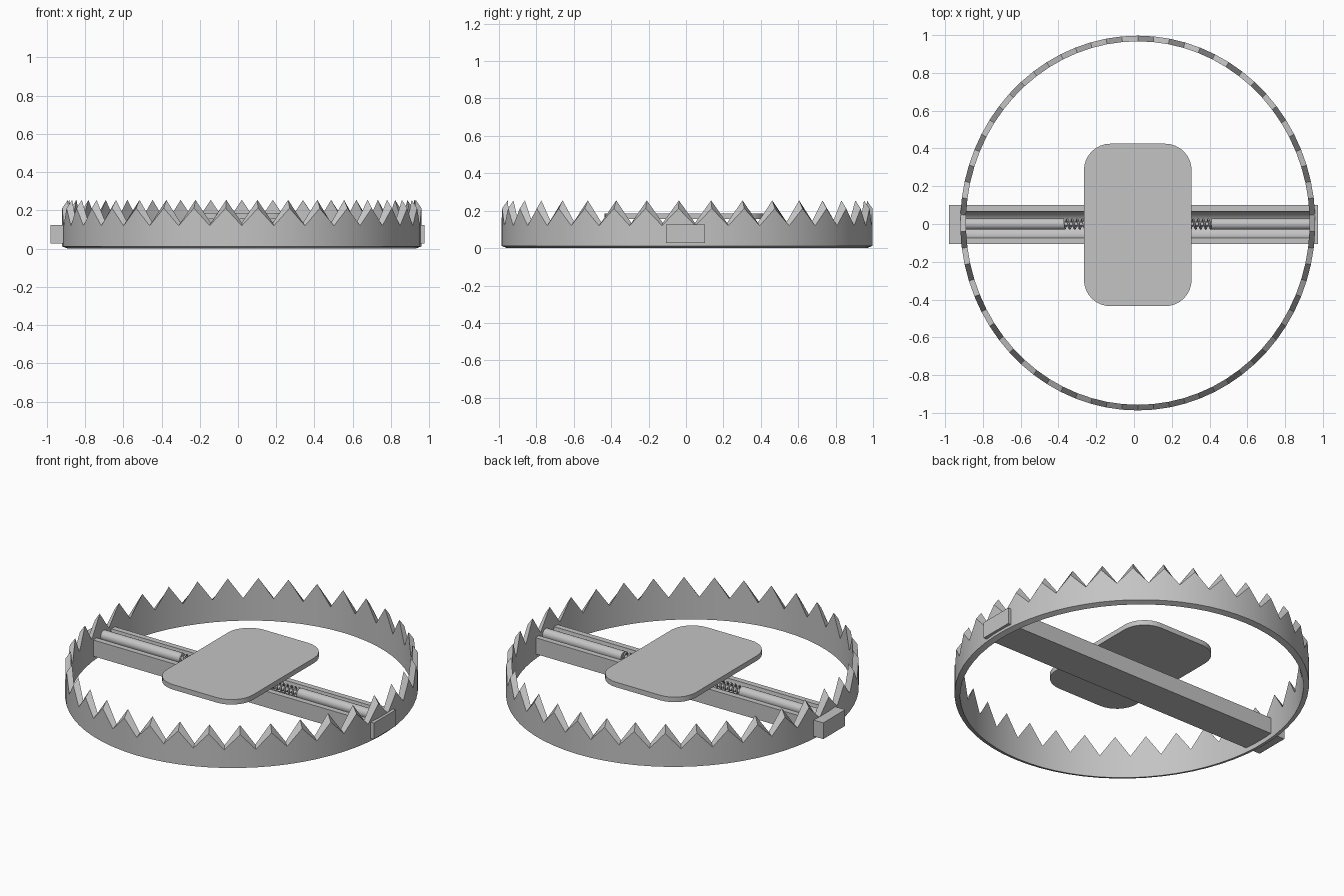
import bpy, bmesh, math
from mathutils import Vector

cube = bpy.data.objects.get("Cube")
if cube:
    bpy.data.objects.remove(cube)

CX = 0.02  # middle of the jaw and plate
GREY = 0.55
steel = bpy.data.materials.new("grey steel")
steel.use_nodes = True
steel.diffuse_color = (GREY, GREY, GREY, 1)
steel.node_tree.nodes["Principled BSDF"].inputs["Base Color"].default_value = (GREY, GREY, GREY, 1)


def finish(name, bm, smooth=True):
    bmesh.ops.recalc_face_normals(bm, faces=bm.faces)
    mesh = bpy.data.meshes.new(name)
    bm.to_mesh(mesh)
    bm.free()
    obj = bpy.data.objects.new(name, mesh)
    bpy.context.collection.objects.link(obj)
    mesh.materials.append(steel)
    if smooth:
        bpy.ops.object.select_all(action='DESELECT')
        obj.select_set(True)
        bpy.context.view_layer.objects.active = obj
        bpy.ops.object.shade_smooth_by_angle(angle=math.radians(30))
    return obj


def extrude_profile(name, points, offset):
    """Close an outline into a face and extrude it into a solid."""
    bm = bmesh.new()
    face = bm.faces.new([bm.verts.new(p) for p in points])
    new = bmesh.ops.extrude_face_region(bm, geom=[face])["geom"]
    verts = [g for g in new if isinstance(g, bmesh.types.BMVert)]
    bmesh.ops.translate(bm, verts=verts, vec=Vector(offset))
    return finish(name, bm)


def rod(name, start, end, radius, sides=20):
    a, b = Vector(start), Vector(end)
    bm = bmesh.new()
    bmesh.ops.create_cone(bm, cap_ends=True, segments=sides, radius1=radius,
                          radius2=radius, depth=(b - a).length)
    turn = Vector((0, 0, 1)).rotation_difference(b - a).to_matrix()
    for v in bm.verts:
        v.co = turn @ v.co + (a + b) / 2
    return finish(name, bm)


# Toothed jaw: oval band whose teeth rise toward the inner edge
TEETH = 35
bm = bmesh.new()
rings = []
for i in range(TEETH * 2):
    ang = math.pi / 2 + math.pi * i / TEETH
    peak = i % 2 == 0
    section = ((0, 0.012), (0, 0.212 if peak else 0.12),
               (0.03, 0.255 if peak else 0.135), (0.03, 0))
    rings.append([bm.verts.new((CX + (0.94 - t) * math.cos(ang),
                                0.005 + (0.992 - t) * math.sin(ang), z))
                  for t, z in section])
for i, ring in enumerate(rings):
    nxt = rings[(i + 1) % len(rings)]
    for k in range(4):
        j = (k + 1) % 4
        bm.faces.new((ring[k], nxt[k], nxt[j], ring[j]))
finish("toothed_jaw", bm)

# Base bar with a round groove along its top, closed by solid ends
Y0, HALF, BOTTOM, TOP = -0.003, 0.104, 0.028, 0.125
groove = [(0.07 * math.cos(a), TOP - 0.075 * math.sin(a))
          for a in (math.pi * i / 16 for i in range(17))]
outline = [(-HALF, TOP), (-HALF, BOTTOM), (HALF, BOTTOM), (HALF, TOP)] + groove
extrude_profile("base_bar", [(-0.9, Y0 + y, z) for y, z in outline], (1.84, 0, 0))
block = [(-HALF, BOTTOM), (HALF, BOTTOM), (HALF, TOP), (-HALF, TOP)]
for name, x, length in (("right_end_block", -0.98, 0.08), ("left_end_block", 0.94, 0.035)):
    extrude_profile(name, [(x, Y0 + y, z) for y, z in block], (length, 0, 0))

# Rods lying in the groove
ROD_Z = 0.112
for name, side in (("right_rod", -1), ("left_rod", 1)):
    rod(name, (CX + side * 0.91, 0, ROD_Z), (CX + side * 0.39, 0, ROD_Z), 0.03)
rod("spring_core", (CX - 0.4, 0, ROD_Z), (CX + 0.4, 0, ROD_Z), 0.014, 12)

# Coil spring wound between the rods
TURNS, STEPS, SPAN = 30, 14, 0.8
curve = bpy.data.curves.new("coil_spring", 'CURVE')
curve.dimensions = '3D'
curve.bevel_depth = 0.005
curve.bevel_resolution = 1
spline = curve.splines.new('POLY')
count = TURNS * STEPS + 1
spline.points.add(count - 1)
for i, p in enumerate(spline.points):
    a = 2 * math.pi * i / STEPS
    p.co = (CX - SPAN / 2 + SPAN * i / (count - 1),
            0.026 * math.cos(a), ROD_Z + 0.026 * math.sin(a), 1)
curve.materials.append(steel)
bpy.context.collection.objects.link(bpy.data.objects.new("coil_spring", curve))

# Rounded trigger plate on a short post
R = 0.14
corners = []
for q, (sx, sy) in enumerate(((1, 1), (-1, 1), (-1, -1), (1, -1))):
    for i in range(9):
        a = math.pi / 2 * (q + i / 8)
        corners.append((CX + sx * (0.285 - R) + R * math.cos(a),
                        -0.005 + sy * (0.43 - R) + R * math.sin(a), 0.156))
extrude_profile("trigger_plate", corners, (0, 0, 0.03))
rod("plate_post", (CX, 0, 0.06), (CX, 0, 0.16), 0.03)
